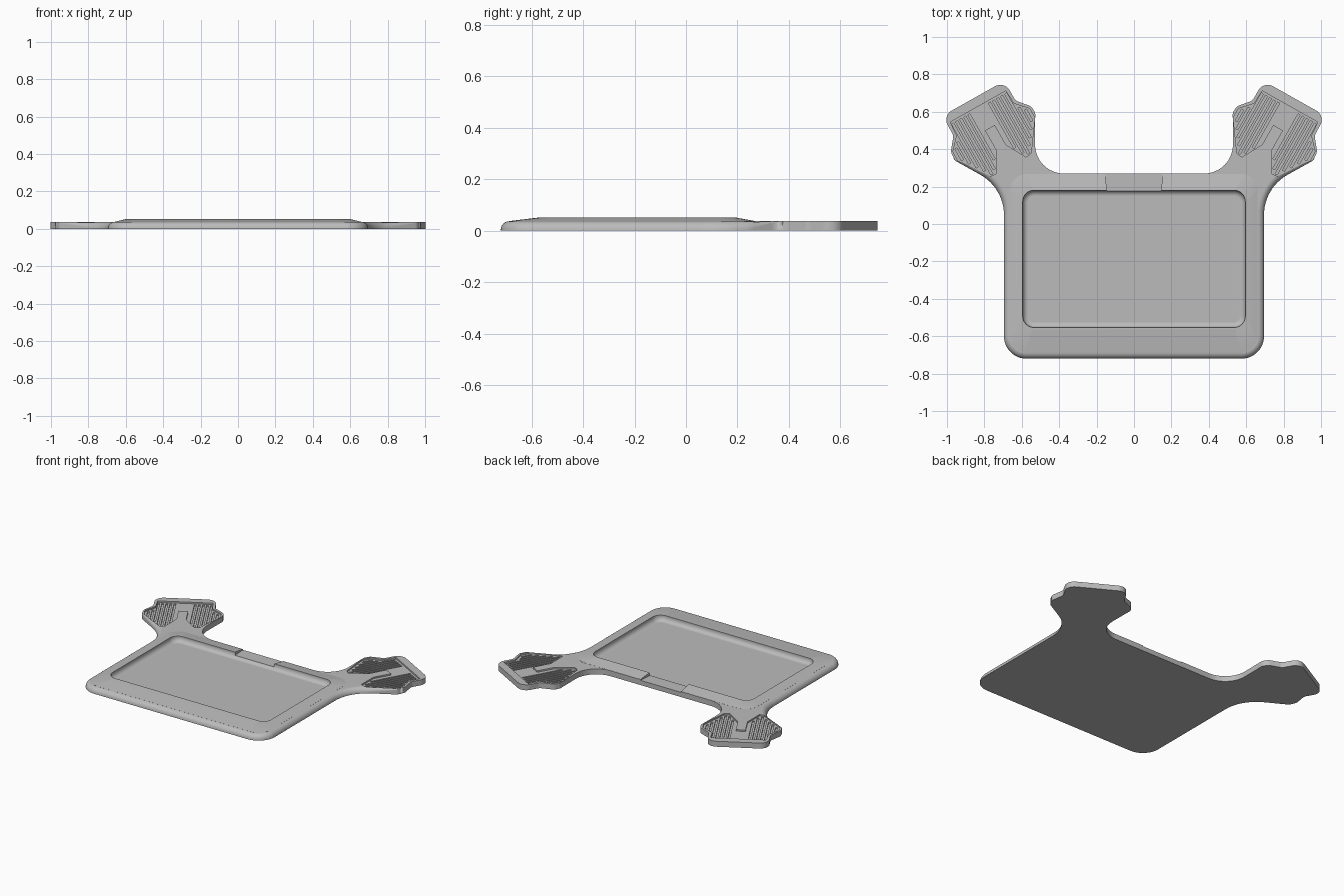
import bpy, bmesh, math
from mathutils import Vector

if "Cube" in bpy.data.objects:
    bpy.data.objects.remove(bpy.data.objects["Cube"])

grey = bpy.data.materials.new("plain_grey")
grey.use_nodes = True
grey.diffuse_color = (0.5, 0.5, 0.5, 1)
grey.node_tree.nodes["Principled BSDF"].inputs["Base Color"].default_value = (0.5, 0.5, 0.5, 1)

ARM_TOP = 0.037
PAD_END = Vector((0.834, 0.628))
ACROSS = Vector((0.872, -0.49))
ALONG = Vector((0.49, 0.872))


def pad_point(v, w):
    """Pad coordinates (across, along) to plan coordinates."""
    return PAD_END + ACROSS * v + ALONG * w


def round_corners(points, steps=8):
    """Closed polygon of (x, y, radius) with each corner rounded."""
    out = []
    for i, (x, y, r) in enumerate(points):
        p = Vector((x, y))
        a = Vector(points[i - 1][:2]) - p
        b = Vector(points[(i + 1) % len(points)][:2]) - p
        half = a.angle(b) / 2
        t = min(r / math.tan(half), 0.48 * a.length, 0.48 * b.length)
        if r == 0:
            out.append(p)
            continue
        rad = t * math.tan(half)
        c = p + (a.normalized() + b.normalized()).normalized() * (rad / math.sin(half))
        start = p + a.normalized() * t - c
        end = p + b.normalized() * t - c
        turn = -start.angle_signed(end)
        for k in range(steps + 1):
            ang = turn * k / steps
            s, co = math.sin(ang), math.cos(ang)
            out.append(c + Vector((start.x * co - start.y * s, start.x * s + start.y * co)))
    return out


def rounded_rect(x, y0, y1, r):
    return round_corners([(x, y0, r), (x, y1, r), (-x, y1, r), (-x, y0, r)])


def loft(bm, rings):
    """Skin equal rings of 3D points and cap both ends."""
    vs = [[bm.verts.new(p) for p in ring] for ring in rings]
    n = len(vs[0])
    for lo, hi in zip(vs, vs[1:]):
        for i in range(n):
            j = (i + 1) % n
            bm.faces.new((lo[i], lo[j], hi[j], hi[i]))
    bm.faces.new(vs[0][::-1])
    bm.faces.new(vs[-1])


def level(points, z):
    return [(p[0], p[1], z) for p in points]


def make_object(name, bm):
    bmesh.ops.remove_doubles(bm, verts=bm.verts, dist=0.0001)
    bmesh.ops.recalc_face_normals(bm, faces=bm.faces)
    mesh = bpy.data.meshes.new(name)
    bm.to_mesh(mesh)
    bm.free()
    mesh.materials.append(grey)
    ob = bpy.data.objects.new(name, mesh)
    bpy.context.collection.objects.link(ob)
    return ob


def combine(target, other, operation):
    mod = target.modifiers.new(operation, "BOOLEAN")
    mod.operation, mod.object, mod.solver = operation, other, "EXACT"
    bpy.context.view_layer.objects.active = target
    bpy.ops.object.modifier_apply(modifier=mod.name)
    bpy.data.objects.remove(other)


# Plate outline with two flared arms
half = [(0.695, -0.72, 0.12), (0.695, 0.193, 0.3)]
for v, w, r in [(0.25, -0.19, 0.04), (0.245, -0.14, 0.04), (0.19, -0.07, 0.04),
                (0.19, 0.05, 0.07), (-0.19, 0.05, 0.07), (-0.19, -0.07, 0.04),
                (-0.25, -0.14, 0.04), (-0.25, -0.18, 0.03)]:
    half.append((*pad_point(v, w), r))
half.append((0.53, 0.27, 0.25))
outline = round_corners(half + [(-x, y, r) for x, y, r in reversed(half)], 12)


# Plate: the front and side edges are rounded, fading out along the arms
def edge_radius(p):
    if p.y < 0 or abs(p.x) > 0.66:
        return 0.034 * max(0, min(1, (0.36 - p.y) / 0.12))
    return 0


def edge_ring(angle):
    ring = []
    for i, p in enumerate(outline):
        d = (outline[(i + 1) % len(outline)] - outline[i - 1]).normalized()
        inward = Vector((-d.y, d.x))
        r = edge_radius(p)
        q = p + inward * r * (1 - math.cos(angle))
        ring.append((q.x, q.y, ARM_TOP - r * (1 - math.sin(angle))))
    return ring


bm = bmesh.new()
loft(bm, [level(outline, 0)] + [edge_ring(math.pi / 2 * k / 6) for k in range(7)])
tray = make_object("tray", bm)

# Gently sloping raised rim
bm = bmesh.new()
loft(bm, [level(rounded_rect(0.655, -0.68, 0.268, 0.09), 0.025),
          level(rounded_rect(0.661, -0.686, 0.2685, 0.09), ARM_TOP + 0.0005),
          level(rounded_rect(0.602, -0.565, 0.188, 0.065), 0.052)])
combine(tray, make_object("raised_rim", bm), "UNION")

# Shallow well with a coved bottom edge
FLOOR, COVE = 0.015, 0.03
bm = bmesh.new()
rings = [level(rounded_rect(0.595, -0.553, 0.18, 0.06), 0.1)]
for k in range(7):
    a = math.pi / 2 * k / 6
    d = COVE * (1 - math.cos(a))
    rings.append(level(rounded_rect(0.595 - d, -0.553 + d, 0.18 - d, 0.06 - d),
                       FLOOR + COVE * (1 - math.sin(a))))
loft(bm, rings)
combine(tray, make_object("well_cutter", bm), "DIFFERENCE")

# Finger notch through the back rim
bm = bmesh.new()
notch = [(-0.145, 0.17), (0.145, 0.17), (0.155, 0.3), (-0.155, 0.3)]
loft(bm, [level(notch, 0.032), level(notch, 0.1)])
combine(tray, make_object("notch_cutter", bm), "DIFFERENCE")

# Recessed pads on both arms, with a tongue between two lobes
lobe = [(0.17, 0), (0.175, -0.08), (0.235, -0.145), (0.235, -0.2), (0.125, -0.357),
        (0.092, -0.362), (0.03, -0.25), (0.03, -0.13)]
pad = lobe + [(-v, w) for v, w in reversed(lobe)]
PAD_FLOOR, GROOVE_FLOOR = 0.027, 0.018
pads, grooves = bmesh.new(), bmesh.new()


def cut_prism(bm, shape, side, z):
    pts = [pad_point(v, w) for v, w in shape]
    pts = [(side * p.x, p.y) for p in pts]
    loft(bm, [level(pts, z), level(pts, 0.1)])


for side in (1, -1):
    cut_prism(pads, pad, side, PAD_FLOOR)
    # Parallel grooves that follow the lobe shape
    for sign in (1, -1):
        for k in range(7):
            v = 0.063 + 0.025 * k
            top = -0.012 if v < 0.165 else -0.1 - (v - 0.175)
            low = max(-0.25 - (v - 0.03) * 1.83, -0.357 + (v - 0.125) * 1.43) + 0.022
            a, b = sign * (v - 0.006), sign * (v + 0.006)
            cut_prism(grooves, [(a, low), (b, low), (b, top), (a, top)], side, GROOVE_FLOOR)

combine(tray, make_object("pad_cutter", pads), "DIFFERENCE")
combine(tray, make_object("groove_cutter", grooves), "DIFFERENCE")

# Smooth the rounded edges, keep the cut edges crisp
bpy.ops.object.select_all(action="DESELECT")
tray.select_set(True)
bpy.context.view_layer.objects.active = tray
bpy.ops.object.shade_smooth_by_angle(angle=math.radians(30))
weighted = tray.modifiers.new("weighted_normals", "WEIGHTED_NORMAL")
weighted.keep_sharp = True
